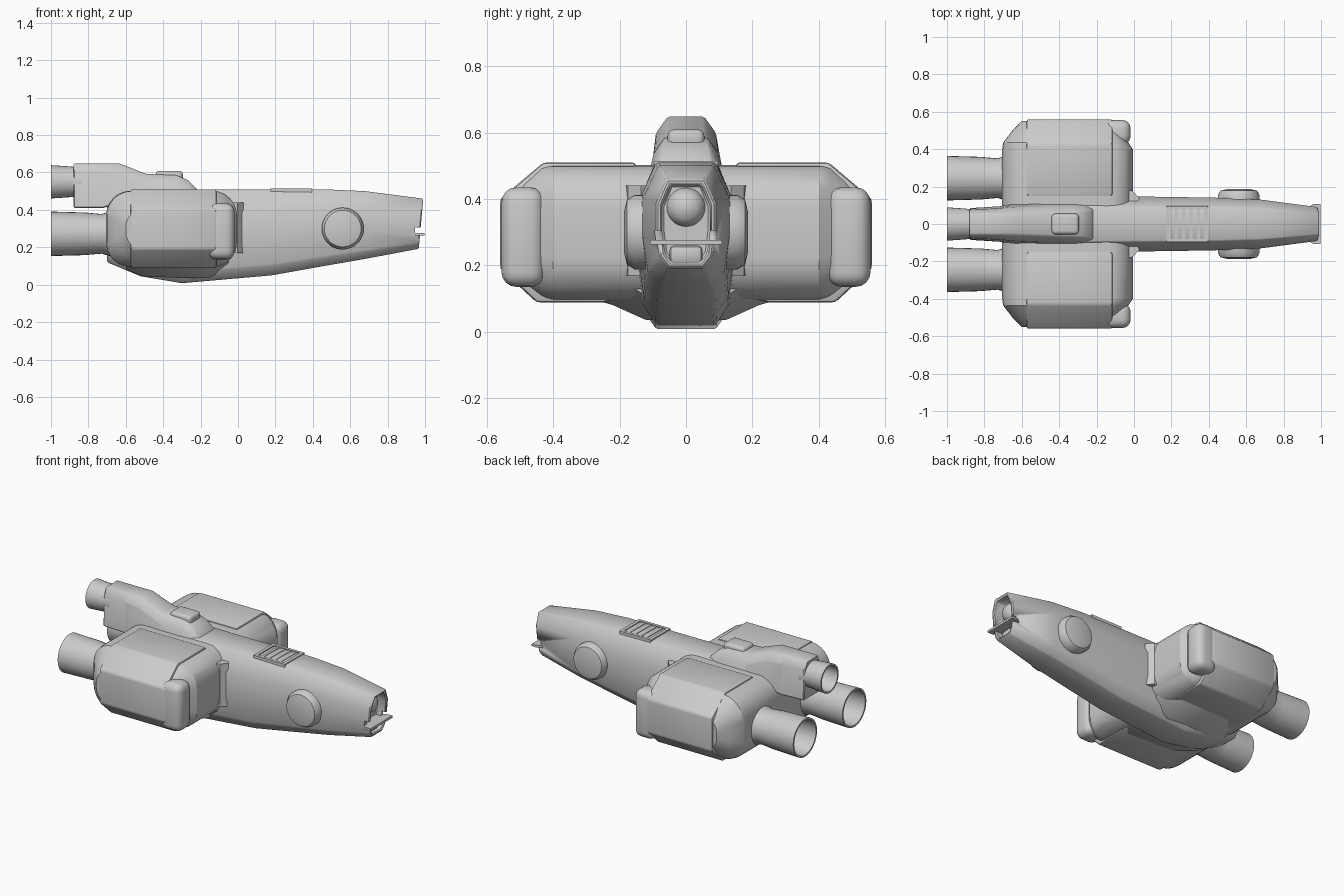
import bpy, bmesh, math
from mathutils import Vector

if "Cube" in bpy.data.objects:
    bpy.data.objects.remove(bpy.data.objects["Cube"])


def finish(name, bm, bevel=0.0, segs=2, angle=35):
    bmesh.ops.recalc_face_normals(bm, faces=bm.faces)
    me = bpy.data.meshes.new(name)
    bm.to_mesh(me)
    bm.free()
    ob = bpy.data.objects.new(name, me)
    bpy.context.collection.objects.link(ob)
    bpy.ops.object.select_all(action='DESELECT')
    ob.select_set(True)
    bpy.context.view_layer.objects.active = ob
    if bevel:
        mod = ob.modifiers.new("bevel", 'BEVEL')
        mod.width, mod.segments, mod.limit_method = bevel, segs, 'ANGLE'
        mod.angle_limit = math.radians(25)
        bpy.ops.object.modifier_apply(modifier=mod.name)
    bpy.ops.object.shade_smooth_by_angle(angle=math.radians(angle))
    return ob


def loft(name, rings, bevel=0.0, segs=2, angle=35):
    """Skin closed rings of 3D points and cap both ends."""
    bm = bmesh.new()
    vs = [[bm.verts.new(p) for p in r] for r in rings]
    n = len(vs[0])
    for a, b in zip(vs, vs[1:]):
        for i in range(n):
            j = (i + 1) % n
            bm.faces.new((a[i], a[j], b[j], b[i]))
    bm.faces.new(vs[0])
    bm.faces.new(vs[-1])
    return finish(name, bm, bevel, segs, angle)


def box(name, x, y, z, bevel=0.0, segs=2):
    ring = lambda px: [(px, y[0], z[0]), (px, y[1], z[0]), (px, y[1], z[1]), (px, y[0], z[1])]
    return loft(name, [ring(x[0]), ring(x[1])], bevel, segs)


def lathe(name, profile, centre, axis, n=32):
    """Revolve (distance, radius) pairs around the x or y axis."""
    rings = []
    for d, r in profile:
        ring = []
        for i in range(n):
            t = 2 * math.pi * i / n
            c, s = r * math.cos(t), r * math.sin(t)
            p = Vector((d, c, s)) if axis == 'x' else Vector((c, d, s))
            ring.append(p + Vector(centre))
        rings.append(ring)
    return loft(name, rings)


def mirror_half(pts):
    return pts + [(-y, z) for y, z in reversed(pts)]


def rounded_rect(y, x0, x1, z0, z1, r, n=6):
    pts = []
    for cx, cz, a in ((x1 - r, z1 - r, 0), (x0 + r, z1 - r, 90), (x0 + r, z0 + r, 180), (x1 - r, z0 + r, 270)):
        for k in range(n + 1):
            t = math.radians(a + 90 * k / n)
            pts.append((cx + r * math.cos(t), y, cz + r * math.sin(t)))
    return pts


# Fuselage: faceted hull tapering to a hollow nose
def hull_ring(x, zt, zb, w, shear=0.0, top=0.64):
    h = zt - zb
    half = [(top * w, zt), (w, zt - 0.27 * h), (w, zb + 0.4 * h), (0.88 * w, zb + 0.12 * h), (0.6 * w, zb)]
    return [(x + shear * (z - 0.32), y, z) for y, z in mirror_half(half)]


hull = loft("fuselage", [
    hull_ring(-0.70, 0.46, 0.12, 0.11), hull_ring(-0.52, 0.505, 0.045, 0.14),
    hull_ring(-0.30, 0.508, 0.008, 0.15), hull_ring(0.18, 0.508, 0.05, 0.145),
    hull_ring(0.46, 0.51, 0.10, 0.14), hull_ring(0.68, 0.50, 0.138, 0.13),
    hull_ring(0.978, 0.46, 0.192, 0.09, 0.09),
    hull_ring(0.978, 0.442, 0.21, 0.072, 0.09), hull_ring(0.91, 0.442, 0.21, 0.072)],
    0.006, 1)
# Nose side slot
cutter = box("nose_slot_cutter", (0.945, 1.1), (-0.3, 0.3), (0.262, 0.305))
cutter.hide_render = True
mod = hull.modifiers.new("slot", 'BOOLEAN')
mod.operation, mod.object, mod.solver = 'DIFFERENCE', cutter, 'EXACT'
bpy.context.view_layer.objects.active = hull
bpy.ops.object.modifier_apply(modifier=mod.name)
bpy.data.objects.remove(cutter)

# Nose sensor dome, lower insert and cross blade
lathe("nose_dome", [(0.0, 0.058), (0.025, 0.052), (0.042, 0.034), (0.05, 0.008)], (0.91, 0, 0.375), 'x')
box("nose_lower_insert", (0.88, 0.945), (-0.05, 0.05), (0.205, 0.26), 0.015)
loft("nose_blade", [[(0.90, -0.07, z), (0.96, -0.108, z), (0.998, -0.108, z),
                     (0.998, 0.108, z), (0.96, 0.108, z), (0.90, 0.07, z)] for z in (0.262, 0.276)])

# Engine block: rounded body running through both sides
ends = [(0.552, -0.60, -0.09, 0.19, 0.40, 0.09), (0.50, -0.65, -0.07, 0.14, 0.45, 0.11),
        (0.435, -0.70, -0.03, 0.10, 0.50, 0.13), (0.40, -0.705, -0.006, 0.095, 0.502, 0.13),
        (0.15, -0.705, -0.006, 0.095, 0.502, 0.13)]
loft("engine_block", [rounded_rect(y, *s) for y, *s in ends] +
     [rounded_rect(-y, *s) for y, *s in reversed(ends)], angle=30)

# Belly fairing between block and hull
belly = mirror_half([(0.12, 0.2), (0.30, 0.098), (0.22, 0.075), (0.12, 0.03)])
loft("belly_fairing", [[(x, y * k, z + dz) for y, z in belly]
                       for x, k, dz in ((-0.60, 0.85, 0.05), (-0.50, 1, 0.012), (-0.16, 1, 0.005), (-0.05, 0.75, 0.06))])

for s, side in ((1, "left"), (-1, "right")):
    # Armour shell wrapped around each pod
    shell = [(0.15, 0.51), (0.43, 0.51), (0.56, 0.40), (0.56, 0.19), (0.45, 0.088), (0.25, 0.088), (0.15, 0.11)]
    loft(side + "_pod_shell", [[(x, s * y, z) for y, z in shell] for x in (-0.575, -0.115)], 0.012, 2)
    # Bulge at the front outer corner
    ys = sorted((s * 0.425, s * 0.556))
    box(side + "_pod_bulge", (-0.16, -0.018), ys, (0.135, 0.435), 0.045, 4)
    # Main exhaust, an open tube with a slight waist
    lathe(side + "_exhaust", [(-0.60, 0.125), (-0.69, 0.118), (-0.73, 0.106), (-0.82, 0.114), (-1.0, 0.119),
                              (-1.0, 0.108), (-0.80, 0.102), (-0.76, 0.09)], (0, s * 0.245, 0.272), 'x')
    # Round side hatch
    lathe(side + "_side_hatch", [(s * 0.10, 0.112), (s * 0.155, 0.112), (s * 0.178, 0.098), (s * 0.187, 0.06)],
          (0.56, 0, 0.30), 'y')
    # Wing root fillet against the hull
    loft(side + "_root_fillet", [[(-0.1, s * 0.1, z), (0.0, s * 0.1, z), (0.03, s * 0.135, z),
                                  (-0.004, s * 0.175, z), (-0.1, s * 0.2, z)] for z in (0.17, 0.44)])


# Dorsal engine housing
def spine_ring(x, zt, zb, wt, wb):
    zm = max(zt - 0.05, zb + 0.01)
    return [(x, y, z) for y, z in mirror_half([(wt, zt), ((wt + wb) / 2 + 0.008, zm), (wb, zb)])]


loft("dorsal_housing", [
    spine_ring(-0.88, 0.648, 0.41, 0.055, 0.085), spine_ring(-0.72, 0.648, 0.41, 0.055, 0.095),
    spine_ring(-0.635, 0.648, 0.44, 0.055, 0.11), spine_ring(-0.49, 0.592, 0.46, 0.06, 0.115),
    spine_ring(-0.33, 0.585, 0.46, 0.065, 0.115), spine_ring(-0.27, 0.56, 0.46, 0.07, 0.11),
    spine_ring(-0.215, 0.505, 0.46, 0.08, 0.10)], 0.006, 1)
box("dorsal_cap", (-0.44, -0.295), (-0.055, 0.055), (0.55, 0.609), 0.018, 3)
lathe("dorsal_exhaust", [(-0.84, 0.084), (-0.88, 0.08), (-0.91, 0.083), (-1.0, 0.089),
                         (-1.0, 0.079), (-0.90, 0.074), (-0.87, 0.066)], (0, 0, 0.55), 'x')

# Roof vent: frame and slats
for i, y in enumerate((-0.088, 0.088)):
    box(f"vent_rail_{i}", (0.175, 0.395), (y - 0.009, y + 0.009), (0.49, 0.515))
for i, x in enumerate((0.185, 0.385)):
    box(f"vent_end_{i}", (x - 0.01, x + 0.01), (-0.095, 0.095), (0.49, 0.515))
for i in range(4):
    x = 0.225 + 0.04 * i
    box(f"vent_slat_{i}", (x - 0.008, x + 0.008), (-0.08, 0.08), (0.49, 0.512))
